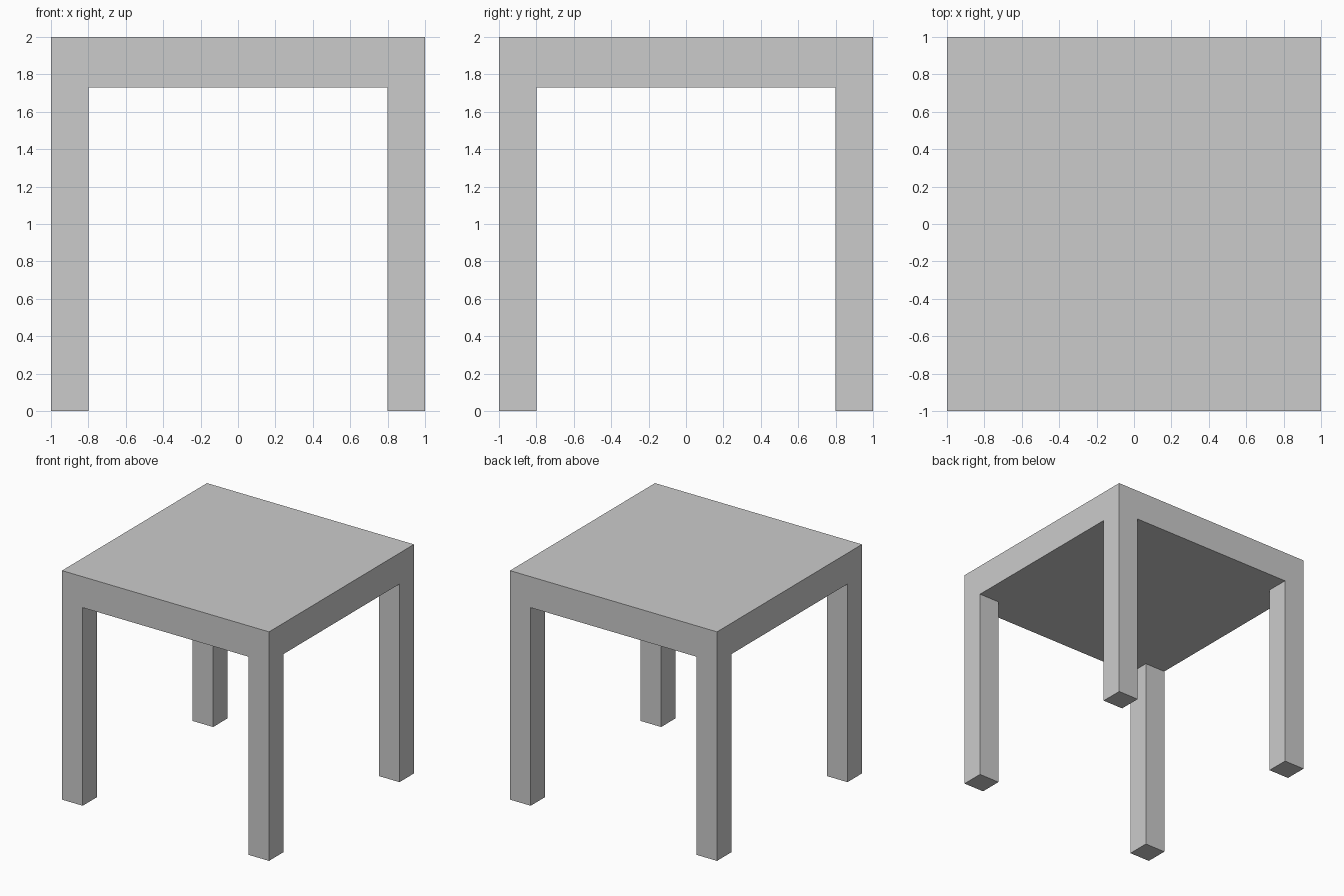
import bpy, bmesh
from mathutils import Matrix, Vector

if "Cube" in bpy.data.objects:
    bpy.data.objects.remove(bpy.data.objects["Cube"])

HALF, INNER, HEIGHT, UNDERSIDE = 1.0, 0.80, 2.0, 1.73

bm = bmesh.new()

# Table top slab
thick = HEIGHT - UNDERSIDE
bmesh.ops.create_cube(bm, size=1.0, matrix=Matrix.Translation((0, 0, UNDERSIDE + thick / 2))
                      @ Matrix.Diagonal((2 * HALF, 2 * HALF, thick, 1)))

# Cut lines that mark out the corner leg squares
for axis in (Vector((1, 0, 0)), Vector((0, 1, 0))):
    for d in (-INNER, INNER):
        bmesh.ops.bisect_plane(bm, geom=bm.verts[:] + bm.edges[:] + bm.faces[:],
                               plane_co=axis * d, plane_no=axis)

# Four legs pulled down from the underside corners
bm.normal_update()
corners = []
for f in bm.faces:
    c = f.calc_center_median()
    if f.normal.z < -0.5 and abs(c.x) > INNER and abs(c.y) > INNER:
        corners.append(f)
for f in bmesh.ops.extrude_discrete_faces(bm, faces=corners)["faces"]:
    for v in f.verts:
        v.co.z = 0.0

# Merge the flat side faces of top and legs
bmesh.ops.dissolve_limit(bm, angle_limit=0.01, verts=bm.verts[:], edges=bm.edges[:])
bmesh.ops.recalc_face_normals(bm, faces=bm.faces[:])

mesh = bpy.data.meshes.new("table")
bm.to_mesh(mesh)
bm.free()
bpy.context.collection.objects.link(bpy.data.objects.new("table", mesh))
